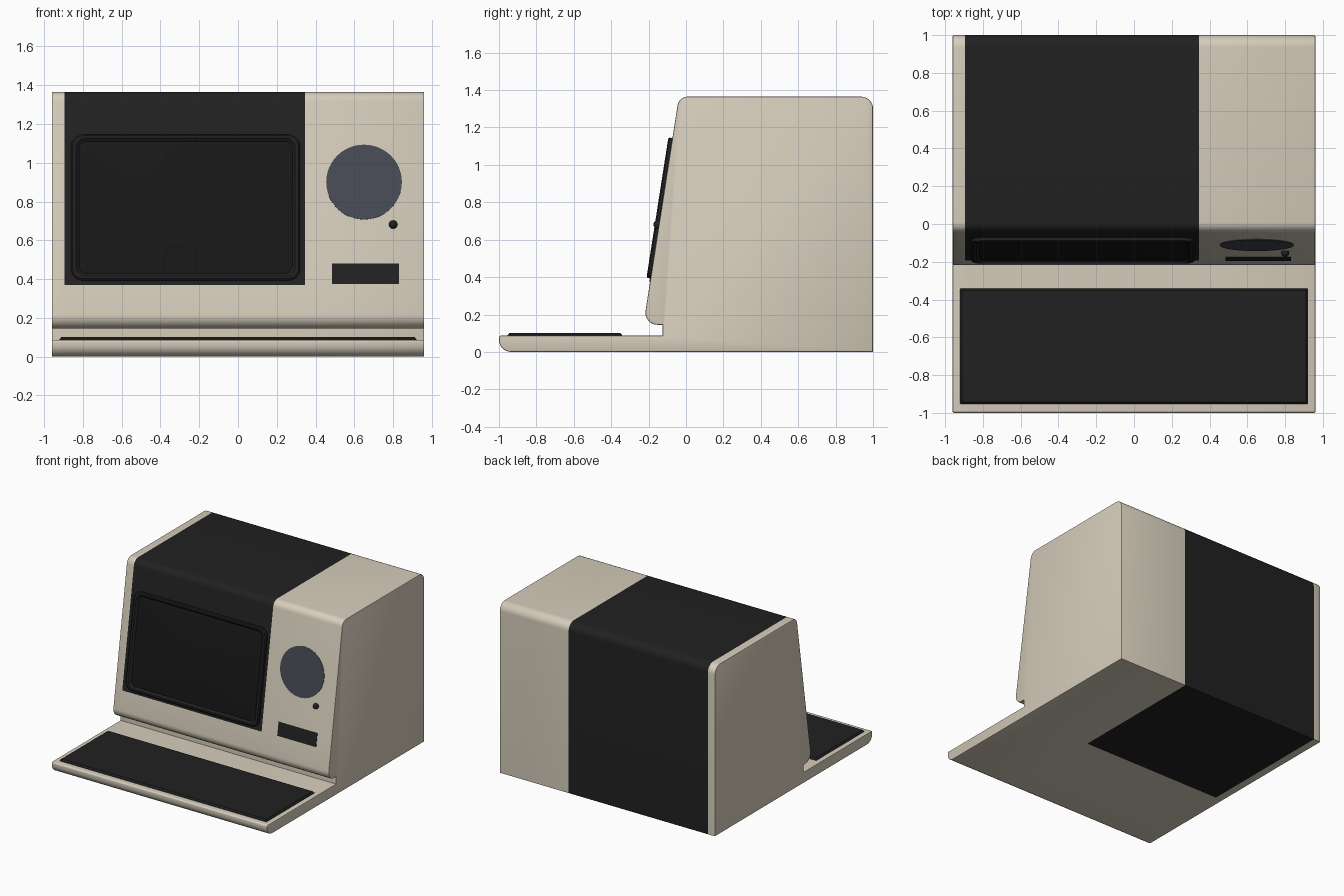
import bpy, bmesh, math
from mathutils import Matrix, Vector

if "Cube" in bpy.data.objects:
    bpy.data.objects.remove(bpy.data.objects["Cube"])


def material(name, r, g, b):
    m = bpy.data.materials.new(name)
    m.diffuse_color = (r, g, b, 1)
    m.use_nodes = True
    m.node_tree.nodes["Principled BSDF"].inputs["Base Color"].default_value = m.diffuse_color
    return m


BEIGE = material("beige_plastic", 0.67, 0.61, 0.50)
DARK = material("dark_plastic", 0.015, 0.015, 0.015)
GLASS = material("screen_glass", 0.009, 0.009, 0.009)
GRILLE = material("speaker_grey", 0.062, 0.068, 0.088)


def fillet(corners, segs=8):
    """Round each (a, b, radius) corner of a closed polygon."""
    out, n = [], len(corners)
    for i, (a, b, r) in enumerate(corners):
        p = Vector((a, b))
        if r <= 0:
            out.append(p)
            continue
        d1 = (Vector(corners[i - 1][:2]) - p).normalized()
        d2 = (Vector(corners[(i + 1) % n][:2]) - p).normalized()
        half = d1.angle(d2) / 2
        centre = p + (d1 + d2).normalized() * (r / math.sin(half))
        s = (p + d1 * (r / math.tan(half)) - centre).normalized()
        e = (p + d2 * (r / math.tan(half)) - centre).normalized()
        out += [centre + s.slerp(e, k / segs) * r for k in range(segs + 1)]
    return out


def finish(bm, name, mats):
    bmesh.ops.recalc_face_normals(bm, faces=bm.faces)
    me = bpy.data.meshes.new(name)
    bm.to_mesh(me)
    bm.free()
    for m in mats:
        me.materials.append(m)
    ob = bpy.data.objects.new(name, me)
    bpy.context.collection.objects.link(ob)
    bpy.ops.object.select_all(action='DESELECT')
    ob.select_set(True)
    bpy.context.view_layer.objects.active = ob
    bpy.ops.object.shade_smooth_by_angle(angle=math.radians(30))
    return ob


def plate(name, mat, place, rings, segs=6):
    """Stack rounded rectangles (width, height, radius, level), cap both ends."""
    bm = bmesh.new()
    loops = []
    for w, h, r, z in rings:
        w, h = w / 2, h / 2
        pts = fillet([(-w, -h, r), (w, -h, r), (w, h, r), (-w, h, r)], segs)
        loops.append([bm.verts.new(place @ Vector((p.x, p.y, z))) for p in pts])
    for lo, hi in zip(loops, loops[1:]):
        for i in range(len(lo)):
            bm.faces.new((lo[i - 1], lo[i], hi[i], hi[i - 1]))
    bm.faces.new(loops[0])
    bm.faces.new(loops[-1])
    return finish(bm, name, [mat])


# Sloping front plane
LOW, HIGH = Vector((-0.228, 0.145)), Vector((-0.038, 1.365))
TILT = math.atan2(HIGH.x - LOW.x, HIGH.y - LOW.y)
NORMAL = Vector((0, -math.cos(TILT), math.sin(TILT)))


def on_front(x, z):
    y = LOW.x + (z - LOW.y) * math.tan(TILT)
    return Matrix.Translation((x, y, z)) @ Matrix.Rotation(math.pi / 2 - TILT, 4, 'X')


# Case: side profile extruded across the width
W = 0.96
profile = fillet([(-1, 0, 0.065), (1, 0, 0), (1, 1.365, 0.065),
                  (HIGH.x, HIGH.y, 0.056), (LOW.x, LOW.y, 0.065),
                  (-0.125, 0.145, 0), (-0.125, 0.087, 0), (-1, 0.087, 0.012)])
bm = bmesh.new()
ends = [[bm.verts.new((x, p.x, p.y)) for p in profile] for x in (-W, W)]
caps = [bm.faces.new(e) for e in ends]
for i in range(len(profile)):
    bm.faces.new((ends[0][i - 1], ends[0][i], ends[1][i], ends[1][i - 1]))
bmesh.ops.recalc_face_normals(bm, faces=bm.faces)
bmesh.ops.bevel(bm, geom=list({e for c in caps for e in c.edges}), offset=0.006,
                segments=2, profile=0.5, affect='EDGES')


def cut(co, no, test=lambda f: True):
    faces = [f for f in bm.faces if test(f)]
    geom = faces + list({e for f in faces for e in f.edges})
    geom += list({v for f in faces for v in f.verts})
    bmesh.ops.bisect_plane(bm, geom=geom, plane_co=co, plane_no=no)


# Dark band wrapping over front, top, back and underside
X0, X1 = -0.895, 0.345
bm.normal_update()
cut((X0, 0, 0), (1, 0, 0), lambda f: abs(f.normal.x) < 0.1)
bm.normal_update()
cut((X1, 0, 0), (1, 0, 0), lambda f: abs(f.normal.x) < 0.1)
bm.normal_update()
cut((0, 0, 0.37), (0, 0, 1), lambda f: f.normal.dot(NORMAL) > 0.999)
cut((0, -0.125, 0), (0, 1, 0), lambda f: f.normal.z < -0.99 and f.calc_center_median().z < 0.01)
for f in bm.faces:
    c = f.calc_center_median()
    if X0 < c.x < X1 and (c.z > 0.37 or c.y > -0.12):
        f.material_index = 1
finish(bm, "case", [BEIGE, DARK])

# Keyboard panel
plate("keyboard_panel", DARK, Matrix.Translation((0, -0.6475, 0.087)),
      [(1.84, 0.612, 0.004, -0.004), (1.84, 0.612, 0.004, 0.003), (1.82, 0.592, 0.004, 0.015)], 2)

# Screen surround and recessed glass
place = on_front(-0.27, 0.768)
plate("screen_surround", DARK, place,
      [(1.18, 0.76, 0.06, -0.004), (1.18, 0.76, 0.06, 0.016), (1.165, 0.745, 0.055, 0.022),
       (1.13, 0.72, 0.05, 0.022), (1.10, 0.69, 0.04, 0.008)])
plate("screen_glass", GLASS, place, [(1.10, 0.69, 0.04, 0.0085), (1.08, 0.67, 0.035, 0.011)])

# Speaker disc, drive slot and knob
plate("speaker", GRILLE, on_front(0.65, 0.90),
      [(0.39, 0.39, 0.1945, -0.004), (0.39, 0.39, 0.1945, 0.003)], 12)
plate("drive_slot", DARK, on_front(0.658, 0.428),
      [(0.345, 0.107, 0, -0.004), (0.345, 0.107, 0, 0.003)])
bm = bmesh.new()
bmesh.ops.create_uvsphere(bm, u_segments=20, v_segments=12, radius=0.022,
                          matrix=on_front(0.80, 0.68) @ Matrix.Translation((0, 0, 0.008)))
finish(bm, "knob", [DARK])
